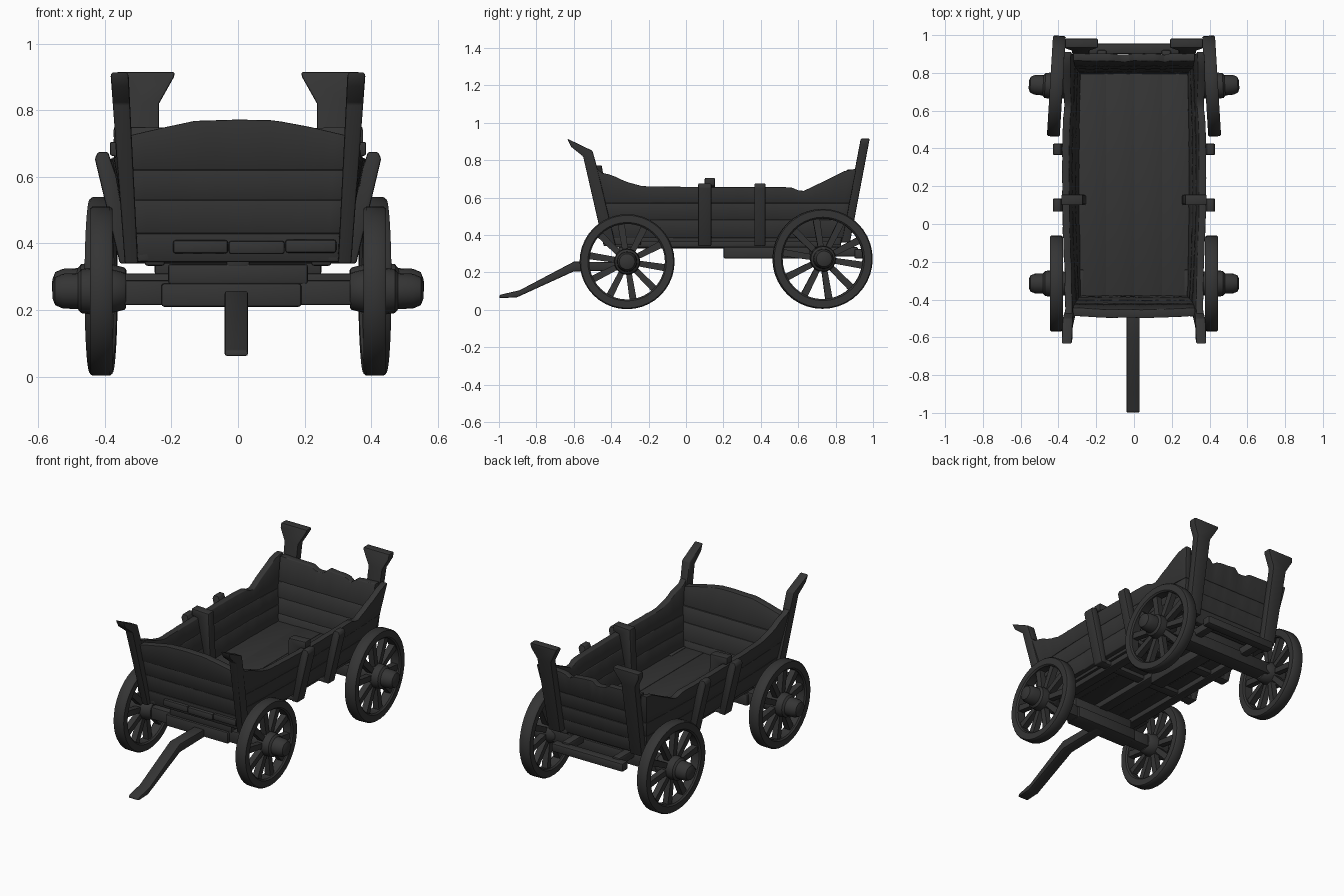
import bpy, bmesh, math, random
from mathutils import Vector, Matrix

if "Cube" in bpy.data.objects:
    bpy.data.objects.remove(bpy.data.objects["Cube"])

random.seed(4)
WOOD = bpy.data.materials.new("dark charcoal wood")
WOOD.diffuse_color = (0.035, 0.035, 0.035, 1)
WOOD.use_nodes = True
WOOD.node_tree.nodes["Principled BSDF"].inputs["Base Color"].default_value = WOOD.diffuse_color


def finish(bm, name, bevel=0.006):
    bmesh.ops.recalc_face_normals(bm, faces=bm.faces)
    if bevel:
        sharp = [e for e in bm.edges if len(e.link_faces) == 2 and e.calc_face_angle() > 0.6]
        bmesh.ops.bevel(bm, geom=sharp, offset=bevel, segments=2, profile=0.5,
                        affect='EDGES', clamp_overlap=True)
    me = bpy.data.meshes.new(name)
    bm.to_mesh(me)
    bm.free()
    me.materials.append(WOOD)
    ob = bpy.data.objects.new(name, me)
    bpy.context.collection.objects.link(ob)
    return ob


def prism(bm, poly, fmap):
    """Extrude a 2D outline; fmap(a, b, t) places it in space, t = 0 or 1."""
    rings = [[bm.verts.new(fmap(a, b, t)) for a, b in poly] for t in (0, 1)]
    bm.faces.new(rings[0])
    bm.faces.new(rings[1])
    n = len(poly)
    for i in range(n):
        j = (i + 1) % n
        bm.faces.new((rings[0][i], rings[0][j], rings[1][j], rings[1][i]))


def box(bm, x0, x1, y0, y1, z0, z1):
    prism(bm, [(x0, y0), (x1, y0), (x1, y1), (x0, y1)],
          lambda a, b, t: (a, b, z1 if t else z0))


def boxes(name, items, bevel=0.008):
    bm = bmesh.new()
    for it in items:
        box(bm, *it)
    return finish(bm, name, bevel)


def interp(pts, u):
    for (a, p), (b, q) in zip(pts, pts[1:]):
        if u <= b:
            return p + (q - p) * max(0, u - a) / (b - a)
    return pts[-1][1]


def planked(name, u0, u1, cols, levels, top, fmap):
    """Wall of stacked horizontal planks, trimmed by a top outline."""
    bm = bmesh.new()
    us = [u0 + (u1 - u0) * i / cols for i in range(cols + 1)]
    for z0, z1 in zip(levels, levels[1:]):
        off = random.uniform(-0.003, 0.003)
        run = []
        for u in us + [None]:
            hi = min(z1, interp(top, u)) if u is not None else 0
            if hi > z0 + 0.012:
                w = random.uniform(-0.0015, 0.0015)
                run.append([bm.verts.new(fmap(u, z, t, off + w)) for z, t in
                            ((z0, 0), (hi, 0), (hi, 1), (z0, 1))])
                continue
            if len(run) > 1:
                for p, q in zip(run, run[1:]):
                    for k in range(4):
                        m = (k + 1) % 4
                        bm.faces.new((p[k], p[m], q[m], q[k]))
                bm.faces.new(run[0])
                bm.faces.new(run[-1])
            run = []
    return finish(bm, name, 0.0035)


def lathe(bm, profile, n, closed):
    """Revolve (x, radius) points around the x axis."""
    rings = [[bm.verts.new((x, r * math.cos(2 * math.pi * i / n), r * math.sin(2 * math.pi * i / n)))
              for i in range(n)] for x, r in profile]
    pairs = list(zip(rings, rings[1:])) + ([(rings[-1], rings[0])] if closed else [])
    for p, q in pairs:
        for i in range(n):
            j = (i + 1) % n
            bm.faces.new((p[i], p[j], q[j], q[i]))
    if not closed:
        bm.faces.new(rings[0])
        bm.faces.new(rings[-1])


def wheel(name, s, y, z, R, toe):
    bm = bmesh.new()
    # rim
    w = 0.034
    lathe(bm, [(-w, R - 0.006), (-w + 0.008, R), (w - 0.008, R), (w, R - 0.006),
               (w, R - 0.044), (w - 0.008, R - 0.052), (-w + 0.008, R - 0.052), (-w, R - 0.044)], 40, True)
    # hub
    lathe(bm, [(-0.075, 0.05), (-0.07, 0.056), (-0.03, 0.066), (0.03, 0.07), (0.06, 0.066),
               (0.07, 0.054), (0.115, 0.052), (0.138, 0.042), (0.146, 0.022)], 20, False)
    # spokes
    for i in range(10):
        rot = Matrix.Rotation(2 * math.pi * (i + 0.25) / 10, 3, 'X')
        prism(bm, [(-0.5, -0.5), (0.5, -0.5), (0.5, 0.5), (-0.5, 0.5)],
              lambda a, b, t: rot @ Vector((a * 0.036, b * (0.038 if t else 0.03), R - 0.045 if t else 0.05)))
    m = Matrix.Translation((s * 0.411, y, z)) @ Matrix.Diagonal((s, 1, 1, 1)) @ Matrix.Rotation(toe, 4, 'Z')
    bmesh.ops.transform(bm, matrix=m, verts=bm.verts)
    finish(bm, name, 0)


def side_x(u, z, t, o):
    """Side wall: leans outward, bowed in the middle of the cart."""
    bow = max(0, 1 - ((u - 0.25) / 0.62) ** 2)
    return 0.282 + 0.008 * bow + (z - 0.38) * (0.13 + 0.07 * bow) + 0.038 * t + o


side_levels = [0.383, 0.48, 0.57, 0.80]
side_top = [(-0.40, 0.765), (-0.385, 0.735), (-0.33, 0.72), (-0.27, 0.685), (-0.19, 0.66), (0.2, 0.655),
            (0.53, 0.655), (0.585, 0.63), (0.62, 0.65), (0.70, 0.695), (0.78, 0.745), (0.84, 0.755)]

for s, side in ((-1, "left"), (1, "right")):
    planked(side + "_side_planks", -0.405, 0.83, 42, side_levels, side_top,
            lambda u, z, t, o: (s * side_x(u, z, t, o), u + (z - 0.34) * 0.2 * (u - 0.215) / 0.63, z))
    # outer stakes
    bm = bmesh.new()
    for y0, y1 in ((0.065, 0.135), (0.365, 0.425)):
        prism(bm, [(0.315, 0.34), (0.355, 0.34), (0.43, 0.655), (0.42, 0.675), (0.39, 0.675), (0.365, 0.6)],
              lambda a, b, t: (s * a, y1 if t else y0, b))
    finish(bm, side + "_outer_stakes")
    # hooked stake over the wall
    bm = bmesh.new()
    prism(bm, [(0.255, 0.385), (0.29, 0.385), (0.343, 0.655), (0.385, 0.665), (0.385, 0.705), (0.27, 0.70)],
          lambda a, b, t: (s * a, 0.155 if t else 0.1, b))
    finish(bm, side + "_hooked_stake")
    # front corner post, flared forward
    bm = bmesh.new()
    prism(bm, [(-0.375, 0.34), (-0.44, 0.34), (-0.55, 0.82), (-0.615, 0.872), (-0.635, 0.915),
               (-0.50, 0.85), (-0.475, 0.76)],
          lambda a, b, t: (s * ((0.34 + (b - 0.34) * 0.075) if t else (0.30 + (b - 0.34) * 0.05)), a, b))
    finish(bm, side + "_front_post")
    # rear post, flared sideways
    bm = bmesh.new()
    prism(bm, [(0.235, 0.36), (0.315, 0.36), (0.33, 0.82), (0.365, 0.885), (0.365, 0.915),
               (0.19, 0.915), (0.192, 0.90), (0.237, 0.82)],
          lambda a, b, t: (s * a, 0.825 + (b - 0.34) * 0.19 + 0.048 * t, b))
    finish(bm, side + "_rear_post")
    # wheels
    wheel(side + "_front_wheel", s, -0.315, 0.257, 0.254, 0)
    wheel(side + "_rear_wheel", s, 0.73, 0.272, 0.267, math.radians(3.5))

# Front board with arched top
planked("front_board", -0.3, 0.3, 20, [0.345, 0.43, 0.53, 0.62, 0.80],
        [(-0.3, 0.725), (-0.22, 0.745), (-0.12, 0.768), (0, 0.772), (0.1, 0.77), (0.2, 0.75), (0.3, 0.725)],
        lambda u, z, t, o: (u * (1 + (z - 0.34) * 0.2), -0.417 - (z - 0.34) * 0.18 + 0.045 * t + o, z))
# Rear board with chipped top
planked("rear_board", -0.3, 0.3, 24, [0.345, 0.43, 0.52, 0.61, 0.80],
        [(-0.3, 0.75), (-0.1, 0.745), (-0.07, 0.725), (-0.02, 0.725), (0, 0.75), (0.12, 0.74),
         (0.15, 0.72), (0.18, 0.745), (0.3, 0.75)],
        lambda u, z, t, o: (u * (1 + (z - 0.34) * 0.18), 0.785 + (z - 0.34) * 0.19 + 0.04 * t + o, z))
# Trim strip low on the front board
boxes("front_trim", [(-0.195, -0.03, -0.445, -0.40, 0.37, 0.41), (-0.028, 0.14, -0.447, -0.40, 0.368, 0.408),
                     (0.142, 0.295, -0.443, -0.40, 0.372, 0.412)])
# Floor planks
boxes("floor_planks", [(-0.296 + 0.148 * i, -0.148 + 0.148 * i, -0.39, 0.82, 0.365, 0.39 + 0.001 * (i % 2))
                       for i in range(4)], 0.002)
# Under-frame: sills, corner blocks and cross beams
boxes("sill_beams", [(s * 0.25 - 0.03, s * 0.25 + 0.03, -0.40, 0.83, 0.333, 0.372) for s in (-1, 1)])
boxes("corner_blocks", [(s * 0.29 - 0.025, s * 0.29 + 0.025, -0.42, -0.24, 0.345, 0.395) for s in (-1, 1)])
boxes("cross_beams", [(-0.33, 0.33, y - 0.03, y + 0.03, 0.34, 0.37) for y in (0.1, 0.395)])
# Front axle and bolster
boxes("front_axle", [(-0.23, 0.19, -0.37, -0.26, 0.21, 0.28), (-0.37, -0.2, -0.355, -0.275, 0.215, 0.29),
                     (0.17, 0.37, -0.355, -0.275, 0.215, 0.29)])
boxes("front_bolster", [(-0.21, 0.21, -0.36, -0.27, 0.278, 0.338)])
# Rear axle, bolster and tail frame
boxes("rear_axle", [(-0.37, 0.37, 0.68, 0.78, 0.235, 0.31)])
boxes("rear_bolster", [(-0.25, 0.25, 0.69, 0.77, 0.305, 0.368)])
boxes("rear_tail_frame", [(-0.24, 0.24, 0.90, 0.955, 0.275, 0.325)] +
      [(s * 0.17 - 0.025, s * 0.17 + 0.025, 0.66, 0.92, 0.285, 0.335) for s in (-1, 1)])
# Reach beam
boxes("reach_beam", [(-0.045, 0.045, 0.2, 0.74, 0.275, 0.338), (-0.035, 0.035, -0.36, 0.24, 0.328, 0.368)])
# Bent drawbar
bm = bmesh.new()
prism(bm, [(-1.0, 0.062), (-0.905, 0.066), (-0.6, 0.205), (-0.3, 0.21), (-0.3, 0.255), (-0.6, 0.257),
           (-0.89, 0.104), (-0.995, 0.08)],
      lambda a, b, t: (0.03 if t else -0.04, a, b))
finish(bm, "drawbar", 0.007)

# Smooth shading with crisp edges
bpy.ops.object.select_all(action='SELECT')
bpy.context.view_layer.objects.active = bpy.context.scene.objects[0]
bpy.ops.object.shade_smooth_by_angle(angle=math.radians(38))
